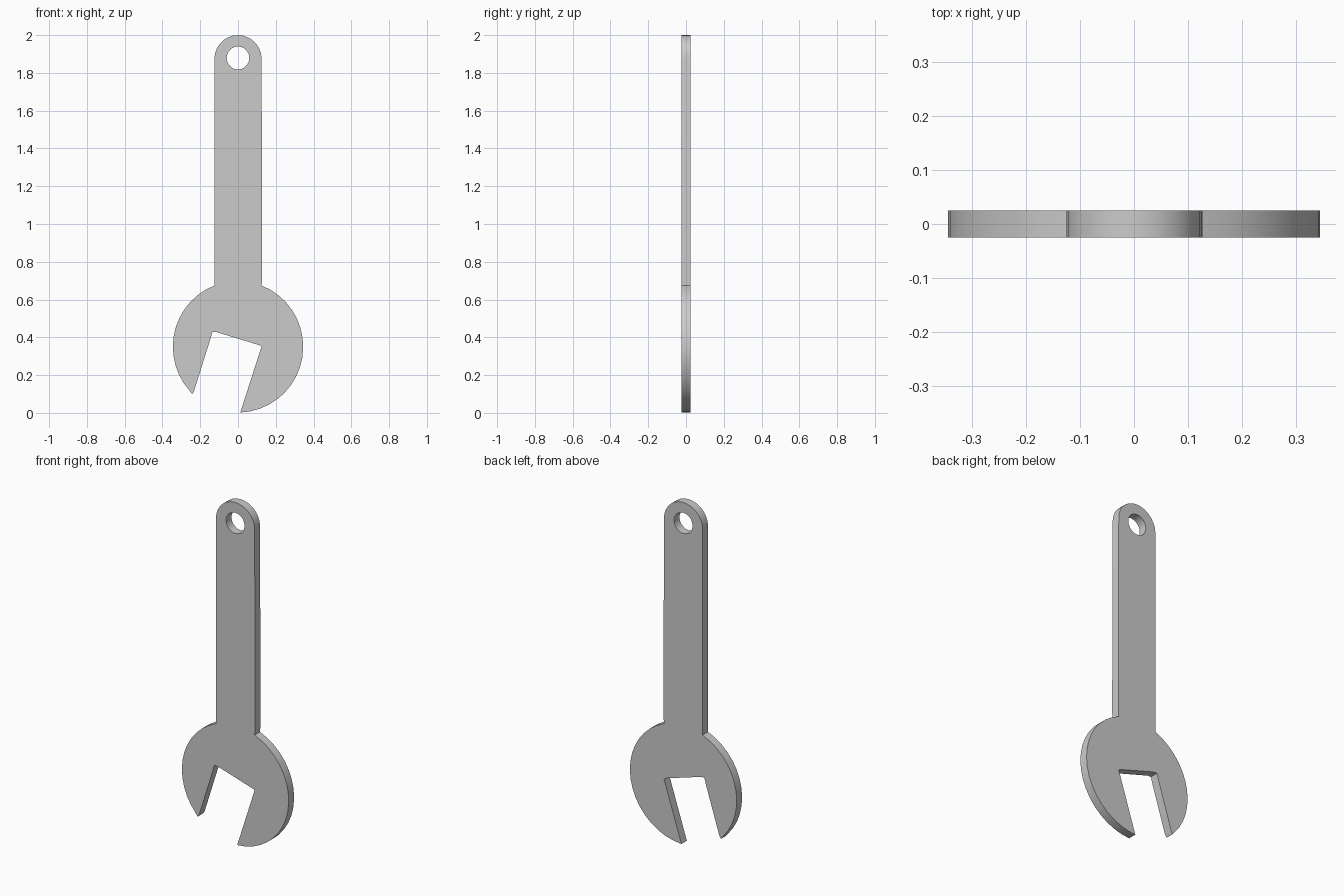
import bpy
from math import sin, cos, radians

if "Cube" in bpy.data.objects:
    bpy.data.objects.remove(bpy.data.objects["Cube"])


def arc(cx, cz, rx, rz, start, end, steps):
    """Points along an elliptical arc, angles in degrees."""
    angles = [radians(start + (end - start) * i / steps) for i in range(steps + 1)]
    return [(cx + rx * cos(a), cz + rz * sin(a)) for a in angles]


def add_loop(curve, points):
    spline = curve.splines.new('POLY')
    spline.points.add(len(points) - 1)
    for p, (x, z) in zip(spline.points, points):
        p.co = (x, z, 0, 1)
    spline.use_cyclic_u = True
    spline.use_smooth = False


# Outline: right jaw, rounded handle end, left jaw, then the tilted slot
outline = arc(0, 0.35, 0.345, 0.348, -88, 68.8, 18)
outline += [(0.128, 0.72)]
outline += arc(0, 1.875, 0.125, 0.125, 0, 180, 14)
outline += arc(0, 0.35, 0.345, 0.348, 111.2, 222, 13)
outline += [(-0.243, 0.10), (-0.233, 0.115), (-0.148, 0.385),
            (-0.136, 0.428), (-0.115, 0.428), (0.115, 0.358),
            (0.124, 0.350), (0.108, 0.30), (0.012, 0.002)]

curve = bpy.data.curves.new("wrench", 'CURVE')
curve.dimensions = '2D'
curve.fill_mode = 'BOTH'
curve.extrude = 0.025
add_loop(curve, outline)

# Hanging hole
add_loop(curve, arc(0, 1.879, 0.060, 0.061, 0, 342, 19))

# Stand the flat profile upright and turn it into a mesh
wrench = bpy.data.objects.new("wrench", curve)
bpy.context.collection.objects.link(wrench)
wrench.rotation_euler.x = radians(90)
bpy.context.view_layer.objects.active = wrench
wrench.select_set(True)
bpy.ops.object.convert(target='MESH')
bpy.ops.object.transform_apply(location=False, rotation=True, scale=False)
bpy.ops.object.shade_smooth_by_angle(angle=radians(30))
